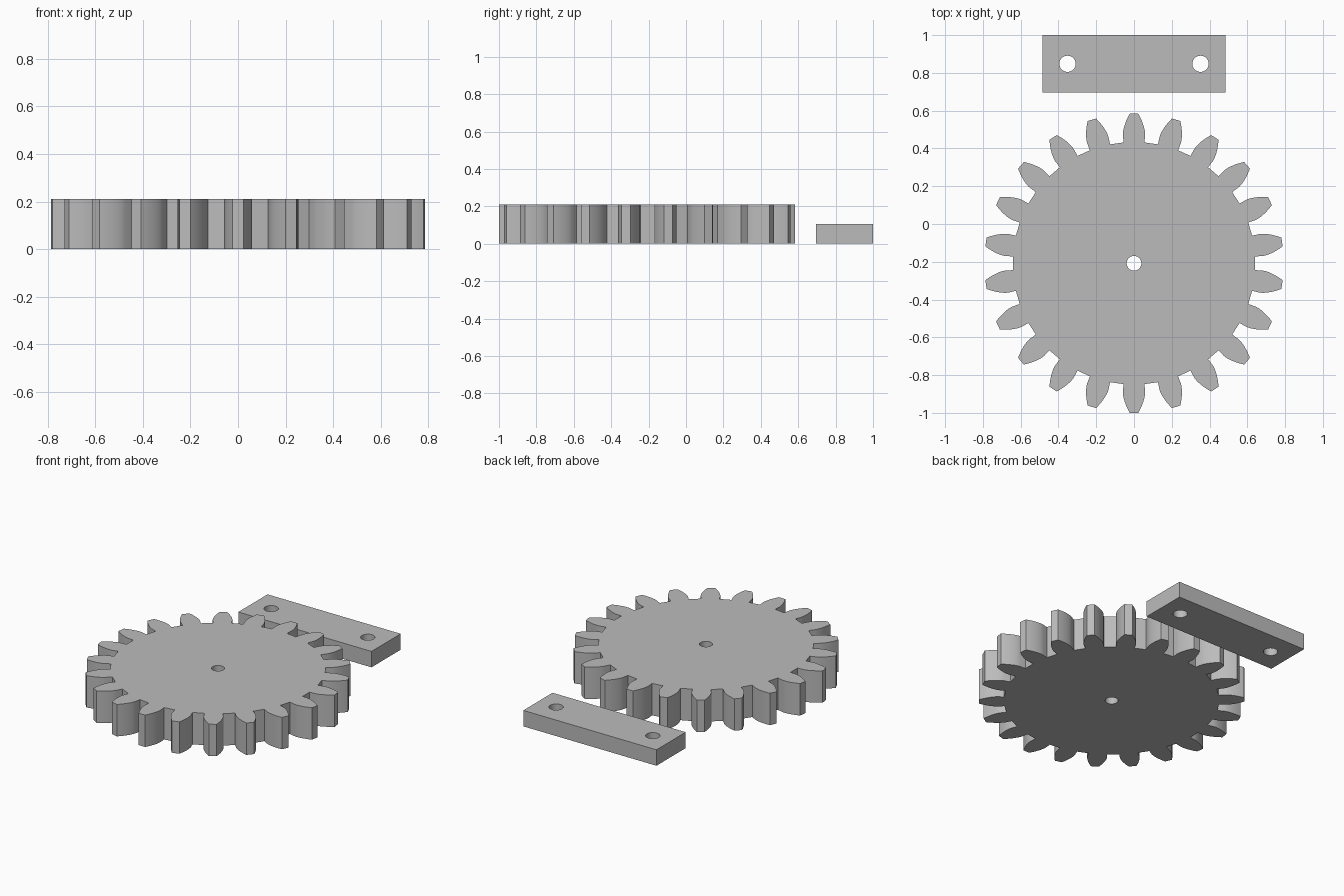
import bpy, bmesh, math

cube = bpy.data.objects.get("Cube")
if cube:
    bpy.data.objects.remove(cube, do_unlink=True)

# Single plain grey material
GREY = (0.5, 0.5, 0.5, 1.0)
grey = bpy.data.materials.new("plain grey")
grey.use_nodes = True
grey.diffuse_color = GREY
grey.node_tree.nodes["Principled BSDF"].inputs["Base Color"].default_value = GREY


def polar(r, a):
    return (r * math.sin(a), r * math.cos(a))


def circle(x, y, r, n=40):
    return [(x + r * math.cos(math.tau * i / n), y + r * math.sin(math.tau * i / n))
            for i in range(n)]


def plate(name, loops, height, location):
    """Fill an outline with holes, then extrude it up from the ground."""
    bm = bmesh.new()
    edges = []
    for loop in loops:
        verts = [bm.verts.new((x, y, 0)) for x, y in loop]
        edges += [bm.edges.new((verts[i - 1], verts[i])) for i in range(len(verts))]
    bmesh.ops.triangle_fill(bm, edges=edges, use_beauty=True, use_dissolve=False)
    top = bmesh.ops.extrude_face_region(bm, geom=bm.faces[:])["geom"]
    bmesh.ops.translate(bm, vec=(0, 0, height),
                        verts=[g for g in top if isinstance(g, bmesh.types.BMVert)])
    bmesh.ops.recalc_face_normals(bm, faces=bm.faces[:])
    mesh = bpy.data.meshes.new(name)
    bm.to_mesh(mesh)
    bm.free()
    mesh.materials.append(grey)
    obj = bpy.data.objects.new(name, mesh)
    obj.location = location
    bpy.context.collection.objects.link(obj)
    bpy.ops.object.select_all(action='DESELECT')
    obj.select_set(True)
    bpy.context.view_layer.objects.active = obj
    bpy.ops.object.shade_smooth_by_angle(angle=math.radians(20))
    return obj


# Involute spur gear outline
TEETH = 22
MODULE = 0.066
PRESSURE = math.radians(20)
pitch_r = MODULE * TEETH / 2
tip_r = pitch_r + MODULE
root_r = pitch_r - 1.27 * MODULE
base_r = pitch_r * math.cos(PRESSURE)
base_half = math.pi / (2 * TEETH) + math.tan(PRESSURE) - PRESSURE

# One flank: radial below the base circle, involute above it
STEPS = 10
flank = [(root_r, base_half)]
for i in range(STEPS + 1):
    r = base_r + (tip_r - base_r) * i / STEPS
    a = math.acos(min(1, base_r / r))
    flank.append((r, base_half - (math.tan(a) - a)))
tooth = [(r, -a) for r, a in flank] + [(tip_r, 0)] + flank[::-1]
outline = [polar(r, a + math.tau * k / TEETH) for k in range(TEETH) for r, a in tooth]

plate("gear_wheel", [outline, circle(0, 0, 0.039)], 0.21, (0, -0.208, 0))

# Mounting bar with two screw holes
W, D = 0.485, 0.152
bar = [(-W, -D), (W, -D), (W, D), (-W, D)]
plate("mounting_bar", [bar] + [circle(s * 0.352, 0, 0.043) for s in (-1, 1)],
      0.105, (0, 0.848, 0))
